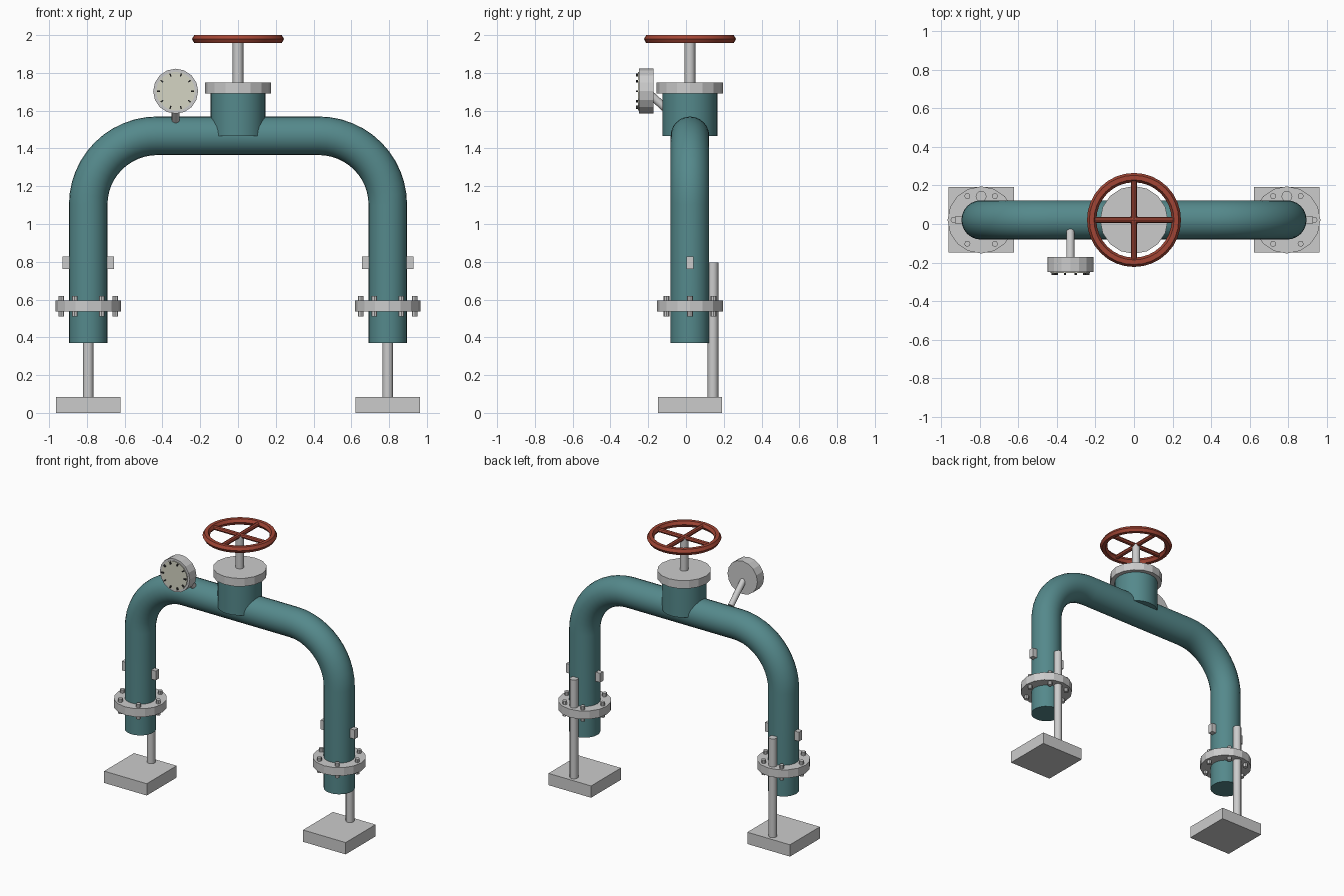
import bpy, math
from mathutils import Vector

if "Cube" in bpy.data.objects:
    bpy.data.objects.remove(bpy.data.objects["Cube"])

CY = 0.021      # y of the pipe plane
LX = 0.793      # x of the legs
PZ = 1.467      # height of the top run
R = 0.102       # pipe radius
BEND = 0.365


def material(name, rgb):
    m = bpy.data.materials.new(name)
    m.diffuse_color = (*rgb, 1)
    m.use_nodes = True
    m.node_tree.nodes["Principled BSDF"].inputs["Base Color"].default_value = m.diffuse_color
    return m


teal = material("teal_paint", (0.09, 0.25, 0.26))
red = material("red_paint", (0.36, 0.06, 0.035))
cream = material("cream_dial", (0.66, 0.66, 0.55))
dark = material("dark_tick", (0.04, 0.04, 0.04))


def finish(name, mat=None, smooth=True):
    ob = bpy.context.object
    ob.name = name
    if mat:
        ob.data.materials.append(mat)
    if smooth:
        bpy.ops.object.shade_smooth_by_angle(angle=math.radians(35))
    return ob


def rod(name, a, b, r, sides=16, mat=None, smooth=True):
    a, b = Vector(a), Vector(b)
    d = b - a
    bpy.ops.mesh.primitive_cylinder_add(
        vertices=sides, radius=r, depth=d.length, location=(a + b) / 2,
        rotation=d.to_track_quat('Z', 'Y').to_euler())
    return finish(name, mat, smooth)


def box(name, loc, size, mat=None, rot=(0, 0, 0)):
    bpy.ops.mesh.primitive_cube_add(size=1, location=loc, rotation=rot)
    ob = finish(name, mat, False)
    ob.scale = size
    return ob


# Arched pipe: one swept path with two bends
path = [(-LX, 0.37)]
for i in range(13):
    t = math.pi - i * math.pi / 24
    path.append((-LX + BEND + BEND * math.cos(t), PZ - BEND + BEND * math.sin(t)))
path += [(-x, z) for x, z in reversed(path)]
curve = bpy.data.curves.new("pipe", 'CURVE')
curve.dimensions = '3D'
curve.bevel_depth = R
curve.bevel_resolution = 10
curve.use_fill_caps = True
spline = curve.splines.new('POLY')
spline.points.add(len(path) - 1)
for p, (x, z) in zip(spline.points, path):
    p.co = (x, CY, z, 1)
pipe = bpy.data.objects.new("pipe", curve)
bpy.context.collection.objects.link(pipe)
bpy.ops.object.select_all(action='DESELECT')
pipe.select_set(True)
bpy.context.view_layer.objects.active = pipe
bpy.ops.object.convert(target='MESH')
finish("pipe", teal)

# Valve body, top flange and stem
rod("valve_body", (0, CY, PZ), (0, CY, 1.70), 0.145, 24, teal)
rod("valve_flange", (0, CY, 1.69), (0, CY, 1.748), 0.176, 16, smooth=False)
rod("valve_stem", (0, CY, 1.74), (0, CY, 1.98), 0.028, 12)

# Handwheel
bpy.ops.mesh.primitive_torus_add(major_radius=0.2195, minor_radius=0.0243,
                                 major_segments=32, minor_segments=6,
                                 location=(0, CY, 1.979))
finish("handwheel_rim", red)
for i in range(2):
    a = i * math.pi / 2
    v = Vector((math.cos(a), math.sin(a), 0)) * 0.215
    c = Vector((0, CY, 1.979))
    rod("handwheel_spoke", c - v, c + v, 0.0155, 8, red)

# Pressure gauge on a slanted tube
GX, GZ = -0.33, 1.703
rod("gauge_tube", (GX, -0.04, 1.55), (GX, -0.205, 1.70), 0.021, 12)
rod("gauge_case", (GX, -0.172, GZ), (GX, -0.248, GZ), 0.119, 16, smooth=False)
rod("gauge_dial", (GX, -0.24, GZ), (GX, -0.254, GZ), 0.103, 16, cream, False)
for i in range(10):
    a = i * math.pi / 5
    box("gauge_tick", (GX + 0.09 * math.cos(a), -0.258, GZ + 0.09 * math.sin(a)),
        (0.016, 0.014, 0.007), dark, (0, -a, 0))

# Legs: bolted flange, lugs, support post and base plate
for s in (-1, 1):
    x = s * LX
    rod("leg_flange", (x, CY, 0.536), (x, CY, 0.595), 0.174, 16, smooth=False)
    for i in range(6):
        a = i * math.pi / 3
        bx, by = x + 0.143 * math.cos(a), CY + 0.143 * math.sin(a)
        rod("flange_bolt", (bx, by, 0.511), (bx, by, 0.62), 0.0155, 8, smooth=False)
    for k in (-1, 1):
        box("pipe_lug", (x + k * 0.117, CY, 0.796), (0.037, 0.037, 0.066))
    rod("support_post", (x, 0.143, 0.08), (x, 0.143, 0.797), 0.028, 12)
    box("base_plate", (x, CY, 0.0425), (0.34, 0.34, 0.085))
